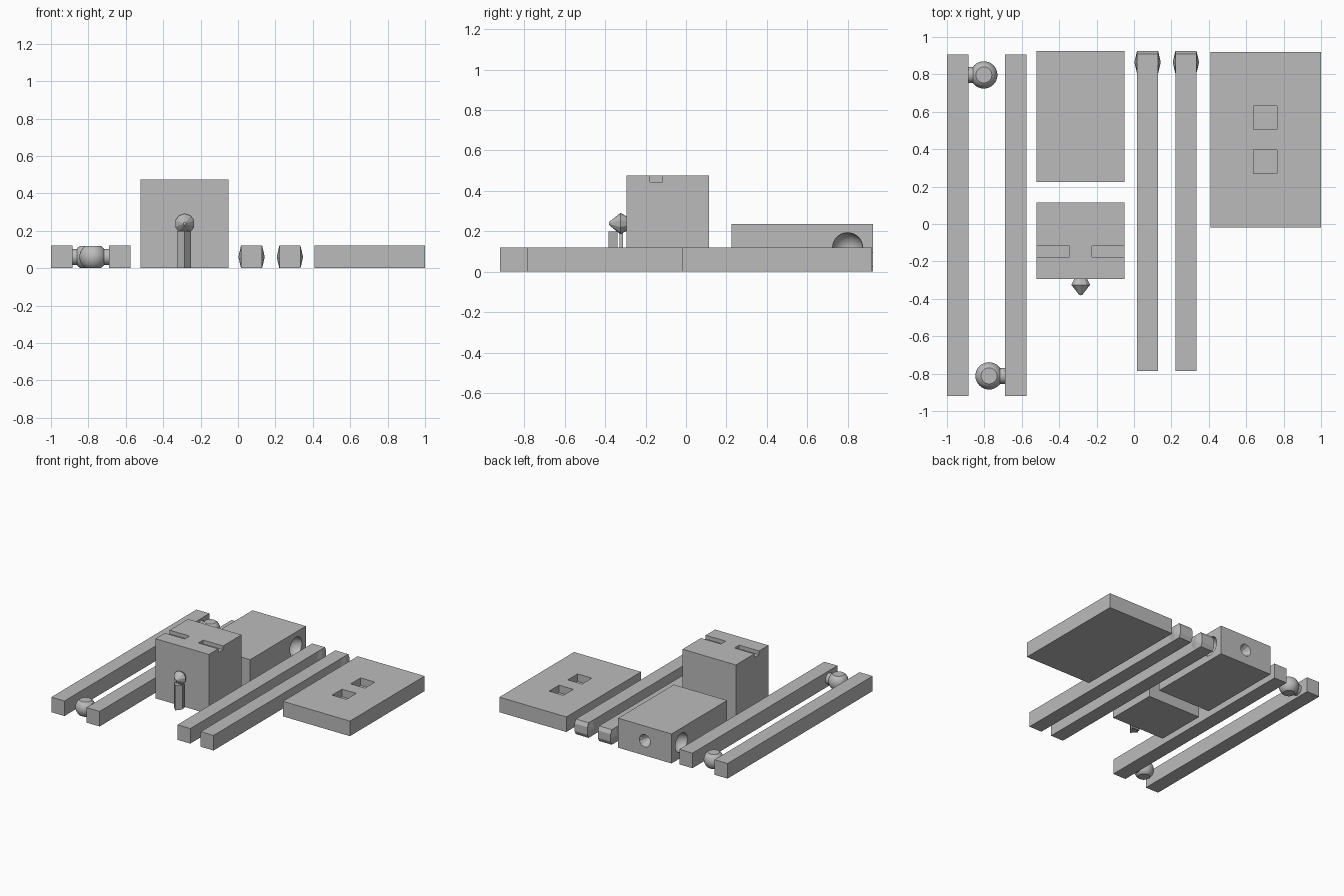
import bpy, bmesh, math
from mathutils import Matrix, Vector

if "Cube" in bpy.data.objects:
    bpy.data.objects.remove(bpy.data.objects["Cube"])

grey = bpy.data.materials.new("plain grey")
grey.use_nodes = True
grey.diffuse_color = (0.5, 0.5, 0.5, 1)
grey.node_tree.nodes["Principled BSDF"].inputs["Base Color"].default_value = (0.5, 0.5, 0.5, 1)

TURN = {"x": Matrix.Rotation(math.pi / 2, 4, "Y"),
        "y": Matrix.Rotation(-math.pi / 2, 4, "X"),
        "z": Matrix.Identity(4)}


def finish(name, bm, smooth=False):
    bmesh.ops.recalc_face_normals(bm, faces=bm.faces)
    mesh = bpy.data.meshes.new(name)
    bm.to_mesh(mesh)
    bm.free()
    mesh.materials.append(grey)
    ob = bpy.data.objects.new(name, mesh)
    bpy.context.collection.objects.link(ob)
    if smooth:
        select(ob)
        bpy.ops.object.shade_smooth_by_angle(angle=math.radians(35))
    return ob


def select(ob):
    bpy.ops.object.select_all(action="DESELECT")
    ob.select_set(True)
    bpy.context.view_layer.objects.active = ob


def box(name, x, y, z):
    bm = bmesh.new()
    bmesh.ops.create_cube(bm, size=1)
    for v in bm.verts:
        v.co = [a + (b - a) * (c + 0.5) for (a, b), c in zip((x, y, z), v.co)]
    return finish(name, bm)


def cone(name, start, length, r1, r2, axis, sides, smooth=False):
    bm = bmesh.new()
    place = Matrix.Translation(start) @ TURN[axis] @ Matrix.Translation((0, 0, length / 2))
    bmesh.ops.create_cone(bm, cap_ends=True, segments=sides, radius1=r1, radius2=r2,
                          depth=length, matrix=place)
    return finish(name, bm, smooth)


def ball(name, centre, radius, low=-1, high=1):
    bm = bmesh.new()
    bmesh.ops.create_uvsphere(bm, u_segments=32, v_segments=20, radius=radius,
                              matrix=Matrix.Translation(centre))
    for v in bm.verts:
        v.co.z = min(max(v.co.z, low), high)
    return finish(name, bm, True)


def prism(name, outline, axis, start, end):
    # extrude a flat outline along the x or z axis
    bm = bmesh.new()
    make = (lambda p: (start, *p)) if axis == "x" else (lambda p: (*p, start))
    face = bm.faces.new([bm.verts.new(make(p)) for p in outline])
    move = Vector((end - start, 0, 0) if axis == "x" else (0, 0, end - start))
    new = bmesh.ops.extrude_face_region(bm, geom=[face])["geom"]
    bmesh.ops.translate(bm, vec=move, verts=[v for v in new if isinstance(v, bmesh.types.BMVert)])
    # the start cap is kept so that the solid stays closed
    if face.is_valid is False:
        bmesh.ops.holes_fill(bm, edges=bm.edges)
    return finish(name, bm)


def cut(ob, cutters):
    for c in cutters:
        c.hide_render = True
        mod = ob.modifiers.new("cut", "BOOLEAN")
        mod.operation, mod.solver, mod.object = "DIFFERENCE", "EXACT", c
        select(ob)
        bpy.ops.object.modifier_apply(modifier=mod.name)
        bpy.data.objects.remove(c)


T = 0.12        # thickness of the flat parts
MID = -0.285    # centre line of head and body

# arms with ball joints
for side, x, bx, by in (("right", -1.0, -0.803, 0.797), ("left", -0.69, -0.775, -0.812)):
    box(side + "_arm", (x, x + 0.115), (-0.92, 0.905), (0, T))
    ball(side + "_arm_ball", (bx, by, T / 2), 0.073, 0.002, T - 0.002)
    inner = x + 0.11 if side == "right" else x + 0.005
    cone(side + "_arm_neck", (min(inner, bx), by, T / 2), abs(inner - bx),
         0.043, 0.043, "x", 24, True)

# body with shoulder sockets and a neck socket
body = box("body", (-0.52, -0.05), (0.225, 0.925), (0, 0.235))
cut(body, [ball("socket", (x, 0.80, 0.118), 0.075) for x in (-0.52, -0.05)]
    + [cone("neck_socket", (MID, 0.845, 0.118), 0.081, 0.012, 0.05, "y", 10)])
select(body)
bpy.ops.object.shade_smooth_by_angle(angle=math.radians(25))

# head with two eye slots open at the sides
head = box("head", (-0.52, -0.05), (-0.295, 0.115), (0, 0.475))
cut(head, [box("eye_slot", x, (-0.177, -0.117), (0.445, 0.5))
           for x in ((-0.55, -0.345), (-0.225, -0.02))])

# faceted neck knob on the head and the thin stand beneath it
cone("neck_knob_tip", (MID, -0.38, 0.238), 0.055, 0.008, 0.053, "y", 10)
cone("neck_knob_base", (MID, -0.325, 0.238), 0.035, 0.053, 0.034, "y", 10)
prism("knob_stand", [(MID - 0.04, -0.34), (MID, -0.383), (MID + 0.035, -0.34)], "z", 0, 0.198)
box("knob_stand_fin", (MID - 0.03, MID + 0.03), (-0.328, -0.312), (0, 0.19))

# legs with chamfered ends and shallow hip points on both sides
leg_outline = [(-0.785, 0), (0.91, 0), (0.925, 0.03), (0.925, 0.09), (0.91, T), (-0.785, T)]
for side, x in (("right", 0.016), ("left", 0.221)):
    prism(side + "_leg", leg_outline, "x", x, x + 0.113)
    cone(side + "_leg_outer_hip", (x + 0.113, 0.865, T / 2), 0.013, 0.06, 0.004, "x", 8)
    cone(side + "_leg_inner_hip", (x - 0.013, 0.865, T / 2), 0.013, 0.004, 0.06, "x", 8)

# base plate with two square peg holes
base = box("base_plate", (0.41, 1.0), (-0.02, 0.92), (0, T))
cut(base, [box("peg_hole", (0.64, 0.765), (y, y + 0.125), (0.06, 0.2)) for y in (0.27, 0.505)])
